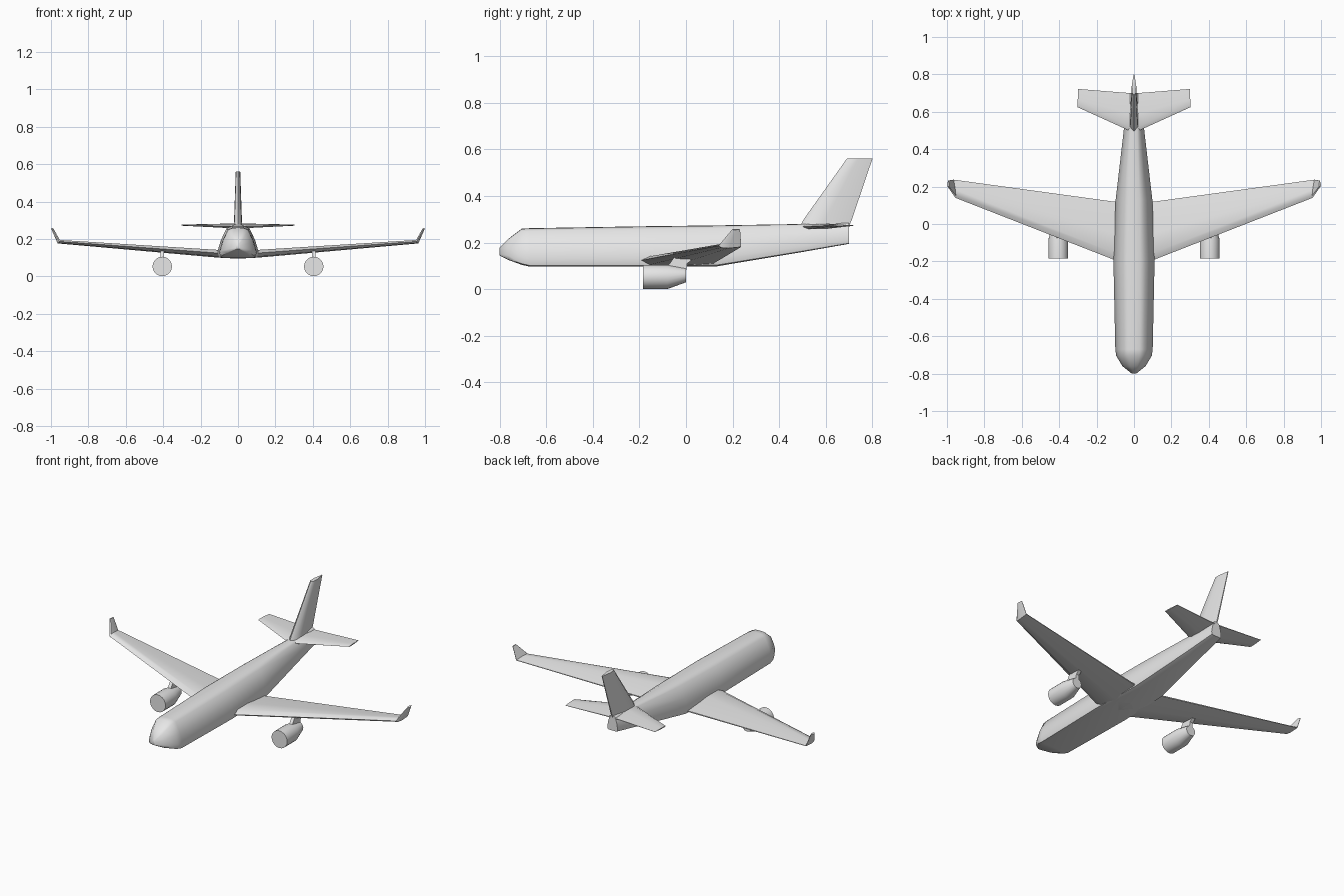
import bpy, bmesh, math
from mathutils import Vector

cube = bpy.data.objects.get("Cube")
if cube:
    bpy.data.objects.remove(cube, do_unlink=True)

grey = bpy.data.materials.new("light_grey")
grey.use_nodes = True
grey.diffuse_color = (0.8, 0.8, 0.8, 1)
grey.node_tree.nodes["Principled BSDF"].inputs["Base Color"].default_value = (0.8, 0.8, 0.8, 1)


def loft(name, rings, angle=45):
    """Skin a closed shape through rings of equal point count."""
    bm = bmesh.new()
    loops = [[bm.verts.new(p) for p in ring] for ring in rings]
    n = len(loops[0])
    for a, b in zip(loops, loops[1:]):
        for i in range(n):
            j = (i + 1) % n
            bm.faces.new((a[i], a[j], b[j], b[i]))
    bm.faces.new(loops[0])
    bm.faces.new(loops[-1])
    bmesh.ops.recalc_face_normals(bm, faces=bm.faces)
    mesh = bpy.data.meshes.new(name)
    bm.to_mesh(mesh)
    bm.free()
    mesh.materials.append(grey)
    obj = bpy.data.objects.new(name, mesh)
    bpy.context.collection.objects.link(obj)
    bpy.ops.object.select_all(action='DESELECT')
    obj.select_set(True)
    bpy.context.view_layer.objects.active = obj
    bpy.ops.object.shade_smooth_by_angle(angle=math.radians(angle))
    return obj


def foil(lead, trail, thick, up):
    """Six-sided aerofoil between a leading and a trailing point."""
    lead, trail, up = Vector(lead), Vector(trail), Vector(up).normalized()
    shape = [(0, 0), (0.12, 0.45), (0.45, 0.5), (1, 0.08),
             (1, -0.08), (0.45, -0.5), (0.12, -0.45)]
    return [lead.lerp(trail, t) + up * thick * h for t, h in shape]


def flip(ring):
    return [(-p[0], p[1], p[2]) for p in ring]


def pair(name, rings, angle=45):
    loft("left_" + name, rings, angle)
    loft("right_" + name, [flip(r) for r in rings], angle)


# Fuselage: flat belly, wide lower sides, narrow crown
half = [(0, 1), (0.3, 0.99), (0.55, 0.93), (0.84, 0.55),
        (1, 0.2), (0.93, 0.03), (0.7, 0)]


def hull(y, width, bottom, top):
    right = [(width * u, y, bottom + (top - bottom) * v) for u, v in half]
    return right + flip(right[:0:-1])


loft("fuselage", [
    hull(-0.8, 0.012, 0.145, 0.178),
    hull(-0.76, 0.062, 0.125, 0.218),
    hull(-0.705, 0.095, 0.105, 0.26),
    hull(-0.67, 0.1, 0.097, 0.262),
    hull(-0.2, 0.11, 0.097, 0.27),
    hull(0.13, 0.098, 0.098, 0.274),
    hull(0.5, 0.055, 0.16, 0.28),
    hull(0.7, 0.034, 0.195, 0.285),
], 50)

# Main wings with upturned tips
pair("wing", [
    foil((0, -0.24, 0.12), (0, 0.11, 0.108), 0.04, (0, 0, 1)),
    foil((0.11, -0.19, 0.125), (0.11, 0.12, 0.115), 0.04, (0, 0, 1)),
    foil((0.955, 0.14, 0.187), (0.965, 0.237, 0.183), 0.02, (-0.5, 0, 1)),
    foil((0.995, 0.198, 0.257), (0.993, 0.232, 0.257), 0.011, (-1, 0, 0.4)),
])

# Tailplane
pair("tailplane", [
    foil((0, 0.485, 0.268), (0, 0.7, 0.272), 0.024, (0, 0, 1)),
    foil((0.05, 0.51, 0.269), (0.05, 0.702, 0.272), 0.024, (0, 0, 1)),
    foil((0.303, 0.625, 0.274), (0.298, 0.722, 0.274), 0.006, (0, 0, 1)),
])

# Tail fin
loft("tail_fin", [
    foil((0, 0.485, 0.26), (0, 0.695, 0.26), 0.05, (1, 0, 0)),
    foil((0, 0.505, 0.3), (0, 0.712, 0.3), 0.042, (1, 0, 0)),
    foil((0, 0.69, 0.56), (0, 0.8, 0.56), 0.024, (1, 0, 0)),
])

# Engines: straight casing, then a tapered exhaust
engine_x = 0.405


def circle(y, radius, z, sides=20):
    return [(engine_x + radius * math.cos(math.tau * i / sides), y,
             z + radius * math.sin(math.tau * i / sides)) for i in range(sides)]


pair("engine", [
    circle(-0.185, 0.052, 0.053),
    circle(-0.08, 0.052, 0.053),
    circle(0.0, 0.03, 0.06),
])


# Engine pylons reaching up into the wing
def slab(y0, y1, z, w):
    return [(engine_x - w, y0, z), (engine_x + w, y0, z),
            (engine_x + w, y1, z), (engine_x - w, y1, z)]


pair("pylon", [
    slab(-0.1, 0.0, 0.075, 0.01),
    slab(-0.07, 0.005, 0.11, 0.01),
    slab(-0.05, 0.04, 0.14, 0.01),
], 30)
